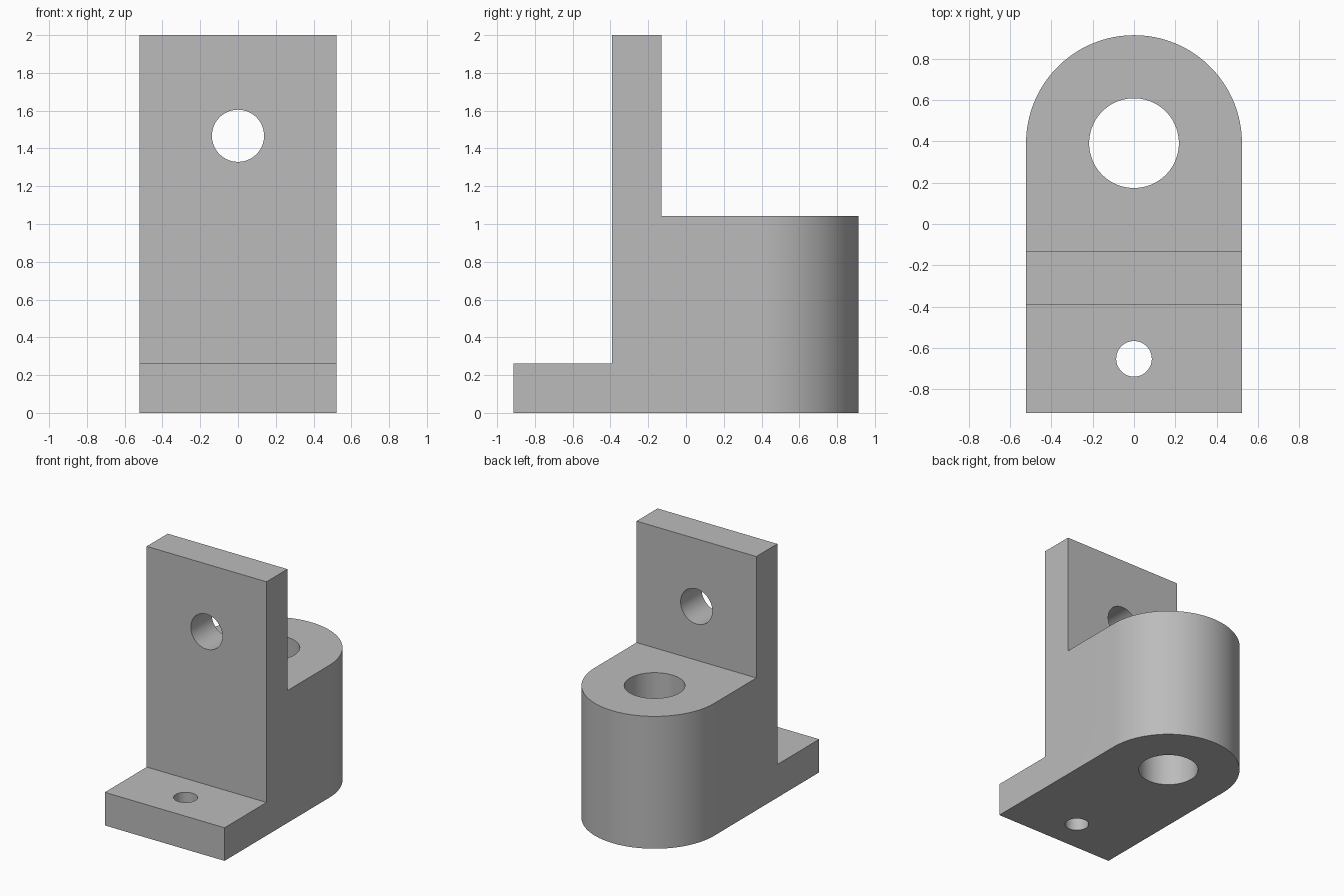
import bpy, bmesh
from math import sin, cos, pi, radians
from mathutils import Vector

default = bpy.data.objects.get("Cube")
if default:
    bpy.data.objects.remove(default, do_unlink=True)

HALF_W = 0.522          # half width, also the radius of the rounded end
END_Y = 0.391           # centre of the rounded end and its bore
FRONT_Y = -0.913

grey = bpy.data.materials.new("plain grey")
grey.use_nodes = True
colour = (0.5, 0.5, 0.5, 1)
grey.diffuse_color = colour
grey.node_tree.nodes["Principled BSDF"].inputs["Base Color"].default_value = colour


def prism(name, points, direction):
    """Extrude a closed outline along a direction."""
    bm = bmesh.new()
    face = bm.faces.new([bm.verts.new(p) for p in points])
    new = bmesh.ops.extrude_face_region(bm, geom=[face])["geom"]
    verts = [v for v in new if isinstance(v, bmesh.types.BMVert)]
    bmesh.ops.translate(bm, verts=verts, vec=Vector(direction))
    bmesh.ops.recalc_face_normals(bm, faces=bm.faces)
    mesh = bpy.data.meshes.new(name)
    bm.to_mesh(mesh)
    bm.free()
    mesh.materials.append(grey)
    obj = bpy.data.objects.new(name, mesh)
    bpy.context.collection.objects.link(obj)
    return obj


def circle(radius, count=96):
    return [(radius * cos(2 * pi * i / count), radius * sin(2 * pi * i / count))
            for i in range(count)]


def apply_boolean(target, cutter, operation):
    cutter.hide_render = True
    bpy.context.view_layer.objects.active = target
    mod = target.modifiers.new("cut", "BOOLEAN")
    mod.operation = operation
    mod.solver = "EXACT"
    mod.object = cutter
    bpy.ops.object.modifier_apply(modifier=mod.name)
    bpy.data.objects.remove(cutter, do_unlink=True)


# Stepped side profile: foot, upright plate and block
side = [(FRONT_Y, 0), (1, 0), (1, 1.043), (-0.13, 1.043), (-0.13, 2),
        (-0.391, 2), (-0.391, 0.261), (FRONT_Y, 0.261)]
bracket = prism("bracket", [(-0.6, y, z) for y, z in side], (1.2, 0, 0))

# Plan outline with the rounded back
arc = [(HALF_W * cos(pi * i / 64), END_Y + HALF_W * sin(pi * i / 64))
       for i in range(65)]
plan = [(-HALF_W, -1), (HALF_W, -1)] + arc
outline = prism("plan_outline", [(x, y, -0.1) for x, y in plan], (0, 0, 2.2))
apply_boolean(bracket, outline, "INTERSECT")

# Vertical bore in the block and bolt hole in the foot
for name, radius, y in (("block_bore", 0.217, END_Y), ("foot_hole", 0.086, -0.652)):
    hole = prism(name, [(a, y + b, -0.1) for a, b in circle(radius)], (0, 0, 1.3))
    apply_boolean(bracket, hole, "DIFFERENCE")

# Horizontal hole through the upright plate
hole = prism("plate_hole", [(a, -0.5, 1.467 + b) for a, b in circle(0.138)], (0, 0.5, 0))
apply_boolean(bracket, hole, "DIFFERENCE")

bpy.ops.object.select_all(action="DESELECT")
bracket.select_set(True)
bpy.context.view_layer.objects.active = bracket
bpy.ops.object.shade_smooth_by_angle(angle=radians(30))
